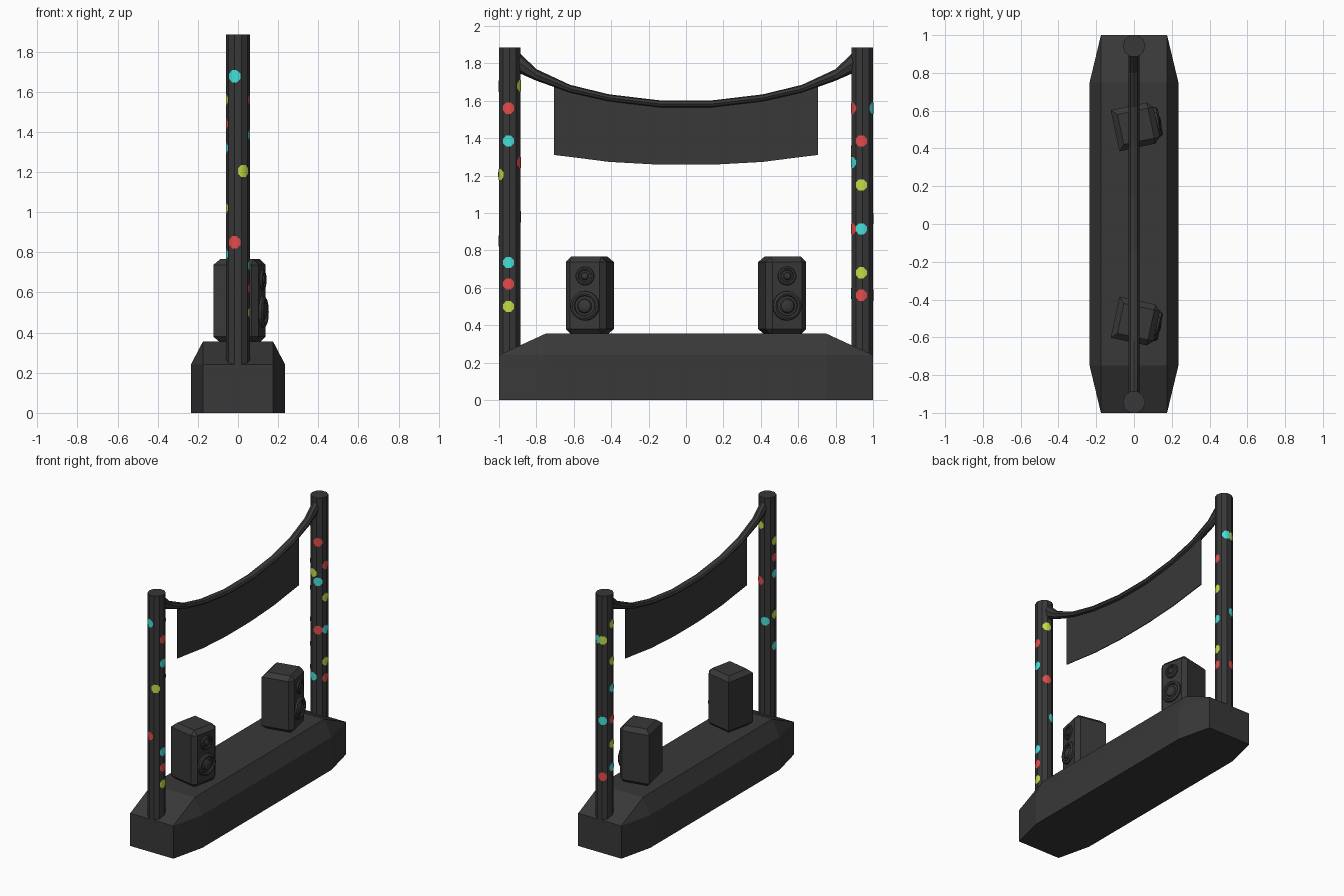
import bpy, bmesh, math
from mathutils import Matrix, Vector

if "Cube" in bpy.data.objects:
    bpy.data.objects.remove(bpy.data.objects["Cube"])


def material(name, color):
    m = bpy.data.materials.new(name)
    m.diffuse_color = (*color, 1)
    m.use_nodes = True
    m.node_tree.nodes["Principled BSDF"].inputs["Base Color"].default_value = m.diffuse_color
    return m


DARK = material("charcoal", (0.04, 0.04, 0.04))
RED = material("red", (0.78, 0.07, 0.07))
CYAN = material("cyan", (0.06, 0.74, 0.70))
LIME = material("lime", (0.55, 0.72, 0.06))


def finish(bm, name, mat):
    bmesh.ops.recalc_face_normals(bm, faces=bm.faces)
    mesh = bpy.data.meshes.new(name)
    bm.to_mesh(mesh)
    bm.free()
    mesh.materials.append(mat)
    obj = bpy.data.objects.new(name, mesh)
    bpy.context.collection.objects.link(obj)
    return obj


def loft(name, sections, mat):
    """Skin a row of equal-sized closed rings and cap the ends."""
    bm = bmesh.new()
    rings = [[bm.verts.new(p) for p in s] for s in sections]
    n = len(rings[0])
    for a, b in zip(rings, rings[1:]):
        for i in range(n):
            j = (i + 1) % n
            bm.faces.new((a[i], a[j], b[j], b[i]))
    bm.faces.new(rings[0])
    bm.faces.new(rings[-1])
    return finish(bm, name, mat)


# Base: elongated octagon with a sloped upper edge
plan = [(0.235, -0.75), (0.235, 0.75), (0.175, 1), (-0.175, 1),
        (-0.235, 0.75), (-0.235, -0.75), (-0.175, -1), (0.175, -1)]
bm = bmesh.new()
low = [bm.verts.new((x, y, 0)) for x, y in plan]
mid = [bm.verts.new((x, y, 0.24)) for x, y in plan]
top = [bm.verts.new((x, y, 0.355)) for x, y in
       [(0.175, -0.75), (0.175, 0.75), (-0.175, 0.75), (-0.175, -0.75)]]
bm.faces.new(low)
bm.faces.new(top)
for i in range(8):
    j = (i + 1) % 8
    bm.faces.new((low[i], low[j], mid[j], mid[i]))
for k in range(2):
    m, t = k * 4, k * 2
    t1, t2 = top[t + 1], top[(t + 2) % 4]
    bm.faces.new((mid[m], mid[m + 1], t1, top[t]))              # long slope
    bm.faces.new((mid[m + 1], mid[m + 2], t1))                  # corner
    bm.faces.new((mid[m + 2], mid[m + 3], t2, t1))              # end slope
    bm.faces.new((mid[m + 3], mid[(m + 4) % 8], t2))            # corner
finish(bm, "base", DARK)

# Posts: ten-sided
POST_Y, POST_R = 0.943, 0.06
for side, label in ((-1, "front"), (1, "back")):
    ring = [(POST_R * math.cos(i * math.pi / 5),
             side * POST_Y + POST_R * math.sin(i * math.pi / 5)) for i in range(10)]
    loft(label + "_post", [[(x, y, z) for x, y in ring] for z in (0.2, 1.885)], DARK)

# Coloured spots wrapped round the posts: (angle, height, colour)
front_spots = [(-6, 1.56, RED), (-6, 1.385, CYAN), (-6, 0.735, CYAN), (-6, 0.62, RED),
               (-6, 0.5, LIME), (-62, 1.205, LIME), (-108, 1.677, CYAN),
               (-108, 0.85, RED), (70, 1.68, LIME), (70, 1.27, RED), (110, 0.98, CYAN),
               (186, 1.56, LIME), (186, 1.44, RED), (186, 1.32, CYAN),
               (186, 1.02, LIME), (186, 0.79, CYAN)]
back_spots = [(-6, 1.385, RED), (-6, 1.15, LIME), (-6, 0.915, CYAN), (-6, 0.68, LIME),
              (-6, 0.56, RED), (-64, 1.56, RED), (-64, 1.27, CYAN), (-64, 0.915, RED),
              (-102, 1.33, LIME), (-102, 0.57, CYAN), (68, 1.56, CYAN),
              (112, 1.56, LIME), (112, 0.97, CYAN), (112, 0.56, RED),
              (186, 1.67, LIME), (186, 1.4, LIME), (186, 1.2, CYAN),
              (186, 0.97, RED), (186, 0.79, LIME), (186, 0.62, CYAN)]
HALF, SKIN = 0.03, POST_R + 0.001
for side, label, spots in ((-1, "front", front_spots), (1, "back", back_spots)):
    for mat in (RED, CYAN, LIME):
        bm = bmesh.new()
        for angle, z, color in spots:
            if color is not mat:
                continue
            last = None
            for u, h in ((-1, 0.42), (-0.42, 1), (0, 1), (0.42, 1), (1, 0.42)):
                a = math.radians(angle) + u * HALF / POST_R
                x, y = SKIN * math.cos(a), side * POST_Y + SKIN * math.sin(a)
                pair = [bm.verts.new((x, y, z + s * h * HALF)) for s in (-1, 1)]
                if last:
                    f = bm.faces.new((last[0], pair[0], pair[1], last[1]))
                last = pair
        finish(bm, f"{label}_post_{mat.name}_spots", mat)

# Sagging rope: (y, z, half height), flared where it meets the posts
half_rope = [(0.14, 1.583, 0.019), (0.41, 1.615, 0.019), (0.62, 1.664, 0.021),
             (0.8, 1.738, 0.031), (0.895, 1.805, 0.056)]
rope = [(-y, z, h) for y, z, h in reversed(half_rope)] + half_rope
loft("rope", [[(0.028 * math.cos(i * math.pi / 4), y, z + h * math.sin(i * math.pi / 4))
               for i in range(8)] for y, z, h in rope], DARK)

# Banner hanging from the rope: (y, bottom, top)
half_banner = [(0.14, 1.258, 1.583), (0.41, 1.273, 1.615), (0.62, 1.3, 1.664),
               (0.705, 1.31, 1.695)]
banner = [(-y, b, t) for y, b, t in reversed(half_banner)] + half_banner
loft("banner", [[(-0.003, y, b), (0.003, y, b), (0.003, y, t), (-0.003, y, t)]
                for y, b, t in banner], DARK)

# Speakers: chamfered boxes turned outwards, with two lathed drivers each
D, W, Z0, Z1 = 0.225, 0.222, 0.35, 0.767
woofer = [(0.08, -0.005), (0.078, 0.012), (0.066, 0.02), (0.056, 0.016),
          (0.053, 0.006), (0.04, 0.008), (0.034, 0.017), (0.015, 0.023)]
tweeter = [(0.052, -0.005), (0.05, 0.01), (0.042, 0.014), (0.034, 0.012),
           (0.031, 0.005), (0.022, 0.007), (0.017, 0.014), (0.007, 0.017)]
for side, label in ((-1, "front"), (1, "back")):
    place = (Matrix.Translation((0.01, side * 0.517, 0))
             @ Matrix.Rotation(side * math.radians(12), 4, "Z"))
    bm = bmesh.new()
    bmesh.ops.create_cube(bm, size=1, matrix=Matrix.Translation((0, 0, (Z0 + Z1) / 2))
                          @ Matrix.Diagonal((D, W, Z1 - Z0, 1)))
    # the two upright back edges stay sharp
    edges = [e for e in bm.edges
             if not (abs(e.verts[0].co.z - e.verts[1].co.z) > 0.1 and e.verts[0].co.x < 0)]
    bmesh.ops.bevel(bm, geom=edges, offset=0.03, segments=1, affect="EDGES")
    bm.transform(place)
    finish(bm, label + "_speaker", DARK)
    for part, profile, z in (("woofer", woofer, 0.503), ("tweeter", tweeter, 0.663)):
        rings = [[place @ Vector((D / 2 + h, r * math.cos(i * math.pi / 8),
                                  z + r * math.sin(i * math.pi / 8))) for i in range(16)]
                 for r, h in profile]
        loft(f"{label}_{part}", rings, DARK)
